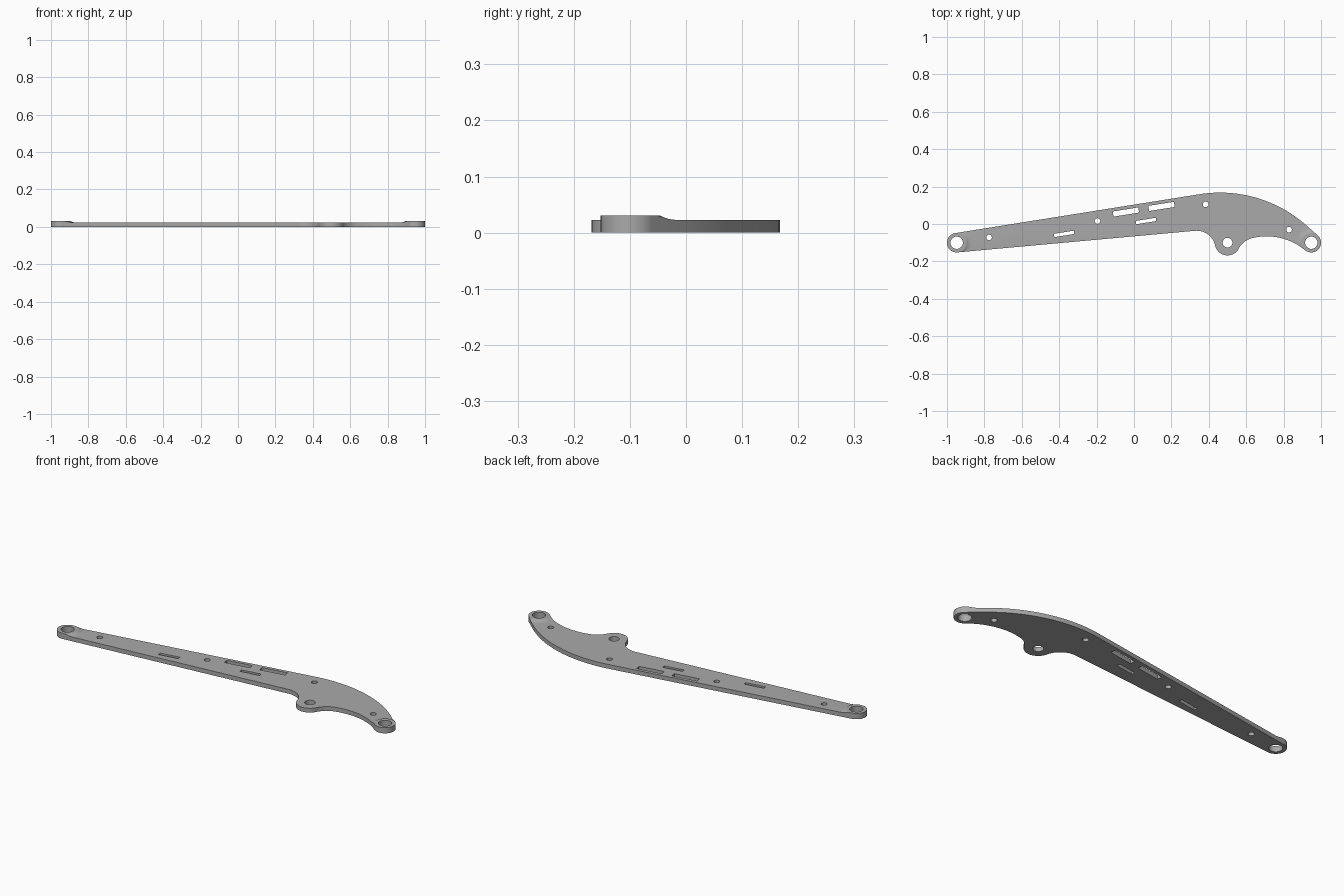
import bpy, bmesh, math
from mathutils import Vector, Matrix

if "Cube" in bpy.data.objects:
    bpy.data.objects.remove(bpy.data.objects["Cube"], do_unlink=True)

PLATE_TOP, BOSS_TOP = 0.023, 0.031
END_X, PIVOT_Y, END_R = 0.948, -0.1, 0.052
BOSS_X, BOSS_R = 0.5, 0.068


def arc(x, y, r, start, end, step=4):
    """Points along an arc, angles in degrees."""
    n = max(3, round(abs(end - start) / step))
    angles = [math.radians(start + (end - start) * i / n) for i in range(n + 1)]
    return [(x + r * math.cos(a), y + r * math.sin(a)) for a in angles]


def slot(x, y, length, width, angle):
    """Slanted rectangular outline."""
    turn = Matrix.Rotation(math.radians(angle), 2)
    corners = [(-1, -1), (1, -1), (1, 1), (-1, 1)]
    return [Vector((x, y)) + turn @ Vector((sx * length / 2, sy * width / 2))
            for sx, sy in corners]


def prisms(name, outlines, z0, z1):
    """Object made of outlines extruded from z0 to z1."""
    bm = bmesh.new()
    for outline in outlines:
        face = bm.faces.new([bm.verts.new((p[0], p[1], z0)) for p in outline])
        new = bmesh.ops.extrude_face_region(bm, geom=[face])["geom"]
        verts = [g for g in new if isinstance(g, bmesh.types.BMVert)]
        bmesh.ops.translate(bm, verts=verts, vec=(0, 0, z1 - z0))
    return finish(name, bm)


def lathe(name, profile, x, y, sides=72):
    """Solid turned from (radius, height) pairs around a vertical axis."""
    bm = bmesh.new()
    rings = [[bm.verts.new((px, py, z)) for px, py in arc(x, y, r, 0, 360, 360 / sides)[:-1]]
             for r, z in profile]
    for low, high in zip(rings, rings[1:]):
        for i in range(sides):
            j = (i + 1) % sides
            bm.faces.new((low[i], low[j], high[j], high[i]))
    bm.faces.new(rings[0])
    bm.faces.new(rings[-1])
    return finish(name, bm)


def finish(name, bm):
    bmesh.ops.recalc_face_normals(bm, faces=bm.faces)
    mesh = bpy.data.meshes.new(name)
    bm.to_mesh(mesh)
    bm.free()
    obj = bpy.data.objects.new(name, mesh)
    bpy.context.collection.objects.link(obj)
    return obj


def combine(target, tool, operation):
    """Apply a boolean and discard the tool."""
    mod = target.modifiers.new("combine", "BOOLEAN")
    mod.operation, mod.solver, mod.object = operation, "EXACT", tool
    bpy.ops.object.select_all(action="DESELECT")
    bpy.context.view_layer.objects.active = target
    target.select_set(True)
    bpy.ops.object.modifier_apply(modifier=mod.name)
    bpy.data.objects.remove(tool, do_unlink=True)


# Arm outline: tangent arcs joined by two straight edges
outline = (
    arc(-END_X, PIVOT_Y, END_R, 99, 275)              # left end
    + arc(0.335, -0.137, 0.101, 95, 12.6)             # fillet into lower boss
    + arc(BOSS_X, PIVOT_Y, BOSS_R, 192.6, 332.4)[1:]  # lower boss
    + arc(0.6575, -0.1825, 0.11, 152.4, 104.5)[1:]    # fillet out of boss
    + arc(0.71, -0.386, 0.32, 104.5, 50.2)[1:]        # hollow underside
    + arc(END_X, PIVOT_Y, END_R, 230.2, 407.8)[1:]    # right end
    + arc(0.46, -0.527, 0.695, 47.8, 99, 2)[1:]       # arched back
)
arm = prisms("linkage_arm", [outline], 0, 0.06)

# Height envelope: flat plate with raised, flared collars at both ends
envelope = prisms("envelope", [slot(0, 0, 2.4, 1, 0)], -0.05, PLATE_TOP)
flare = [(0.086, 0.01), (0.086, 0.0226), (0.076, 0.0234), (0.067, 0.025),
         (0.059, 0.028), (0.053, BOSS_TOP)]
for side in (-1, 1):
    combine(envelope, lathe("collar", flare, side * END_X, PIVOT_Y), "UNION")
combine(arm, envelope, "INTERSECT")

# Pivot holes, small bolt holes and slanted slots
holes = [(-END_X, PIVOT_Y, 0.033), (END_X, PIVOT_Y, 0.033), (BOSS_X, PIVOT_Y, 0.026)]
holes += [(x, y, 0.015) for x, y in
          [(-0.775, -0.072), (-0.195, 0.016), (0.383, 0.105), (0.829, -0.03)]]
cuts = [arc(x, y, r, 0, 360, 10)[:-1] for x, y, r in holes]
cuts += [slot(x, y, 0.138, 0.028, 9) for x, y in [(-0.043, 0.064), (0.147, 0.094)]]
cuts += [slot(x, y, 0.108, 0.018, 9) for x, y in [(0.064, 0.016), (-0.374, -0.053)]]
combine(arm, prisms("cutter", cuts, -0.1, 0.1), "DIFFERENCE")

# Grey metal
metal = bpy.data.materials.new("grey_metal")
metal.use_nodes = True
grey = (0.4, 0.4, 0.4, 1)
metal.diffuse_color = grey
metal.node_tree.nodes["Principled BSDF"].inputs["Base Color"].default_value = grey
arm.data.materials.clear()
arm.data.materials.append(metal)
for face in arm.data.polygons:
    face.material_index = 0

bpy.context.view_layer.objects.active = arm
arm.select_set(True)
bpy.ops.object.shade_smooth_by_angle(angle=math.radians(25))
